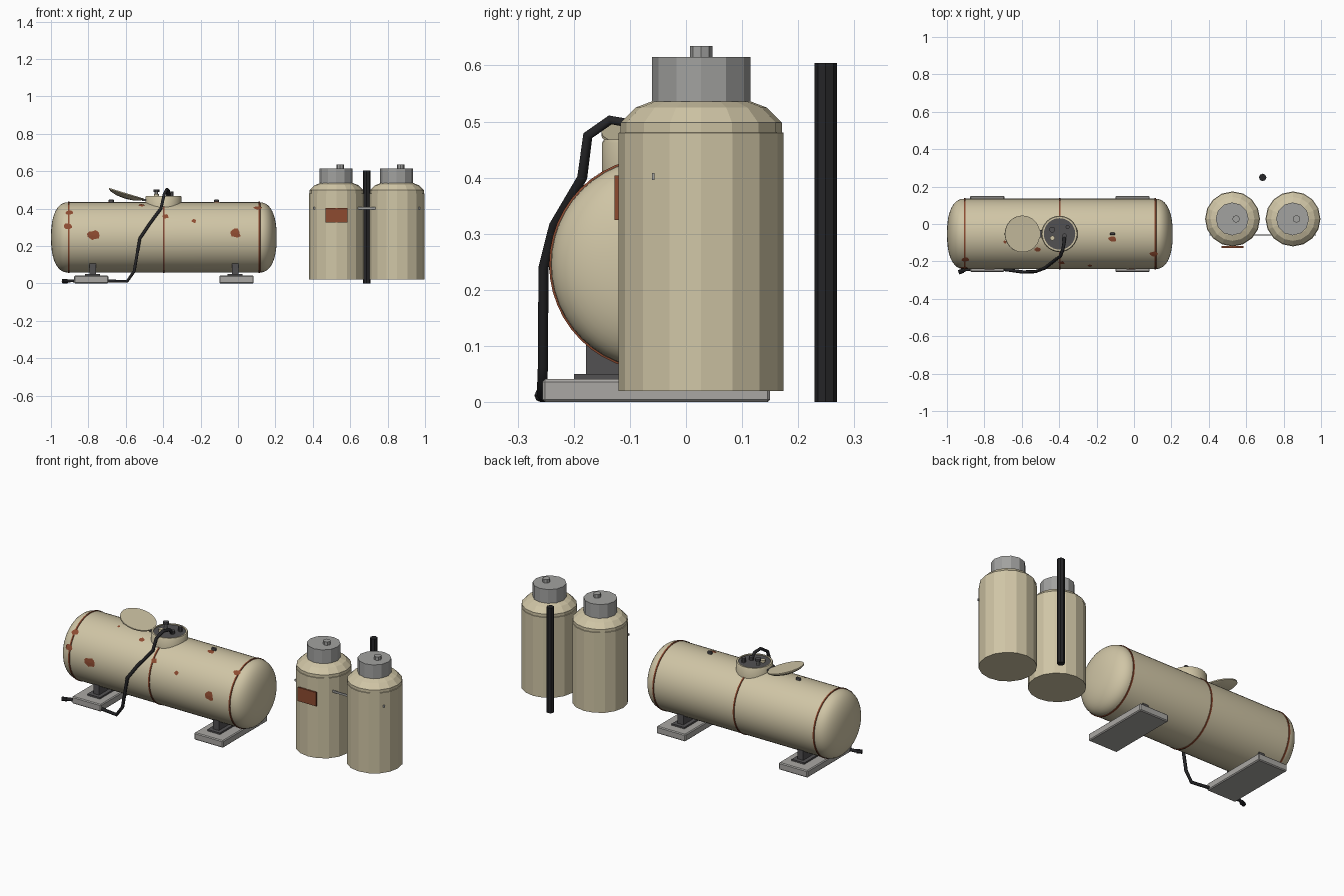
import bpy, bmesh, math, random
from mathutils import Matrix, Vector

if "Cube" in bpy.data.objects:
    bpy.data.objects.remove(bpy.data.objects["Cube"])

random.seed(4)


def material(name, rgb):
    m = bpy.data.materials.new(name)
    m.diffuse_color = (*rgb, 1)
    m.use_nodes = True
    m.node_tree.nodes["Principled BSDF"].inputs["Base Color"].default_value = m.diffuse_color
    return m


CREAM = material("cream paint", (0.63, 0.56, 0.38))
GREY = material("grey metal", (0.36, 0.36, 0.35))
CONCRETE = material("concrete", (0.40, 0.39, 0.37))
DARK = material("dark steel", (0.085, 0.082, 0.085))
BLACK = material("black rubber", (0.018, 0.018, 0.020))
RUST = material("rust", (0.27, 0.07, 0.03))

TY, TZ, TR = -0.053, 0.246, 0.188   # tank axis and radius


def finish(name, bm, mat, smooth=False):
    bmesh.ops.recalc_face_normals(bm, faces=bm.faces)
    me = bpy.data.meshes.new(name)
    bm.to_mesh(me)
    bm.free()
    me.materials.append(mat)
    ob = bpy.data.objects.new(name, me)
    bpy.context.collection.objects.link(ob)
    if smooth:
        bpy.ops.object.select_all(action='DESELECT')
        ob.select_set(True)
        bpy.context.view_layer.objects.active = ob
        bpy.ops.object.shade_smooth_by_angle(angle=math.radians(35))
    return ob


def lathe(name, profile, mat, matrix, n=16, smooth=False, closed=False):
    """Spin (radius, height) points around local z."""
    bm = bmesh.new()
    rings = []
    for r, z in profile:
        if r == 0:
            rings.append([bm.verts.new((0, 0, z))] * n)
        else:
            rings.append([bm.verts.new((r * math.cos(2 * math.pi * i / n),
                                        r * math.sin(2 * math.pi * i / n), z)) for i in range(n)])
    if closed:
        rings.append(rings[0])
    for a, b in zip(rings, rings[1:]):
        for i in range(n):
            j = (i + 1) % n
            bm.faces.new(list(dict.fromkeys((a[i], a[j], b[j], b[i]))))
    bm.transform(matrix)
    return finish(name, bm, mat, smooth)


def cylinder(name, x, y, z0, z1, r, mat, n=12, smooth=False):
    return lathe(name, [(0, z0), (r, z0), (r, z1), (0, z1)], mat,
                 Matrix.Translation((x, y, 0)), n, smooth)


def box(name, x0, x1, y0, y1, z0, z1, mat, bevel=0):
    bm = bmesh.new()
    bmesh.ops.create_cube(bm, size=1)
    bm.transform(Matrix.Translation(((x0 + x1) / 2, (y0 + y1) / 2, (z0 + z1) / 2))
                 @ Matrix.Diagonal((x1 - x0, y1 - y0, z1 - z0, 1)))
    if bevel:
        bmesh.ops.bevel(bm, geom=bm.edges[:], offset=bevel, segments=1, affect='EDGES')
    return finish(name, bm, mat)


# Horizontal tank with rounded ends
along_x = Matrix.Translation((0, TY, TZ)) @ Matrix.Rotation(math.pi / 2, 4, 'Y')
angles = [math.pi / 2 * i / 12 for i in range(13)]
cap = [(TR * math.sin(a) ** 0.85, 0.094 * math.cos(a) ** 0.85) for a in angles]
cap[0], cap[-1] = (0, 0.094), (TR, 0)
profile = [(r, -0.906 - h) for r, h in cap] + [(r, 0.113 + h) for r, h in reversed(cap)]
lathe("tank", profile, CREAM, along_x, 48, True)

# Rusty weld seams
for x in (-0.905, -0.397, 0.114):
    lathe("weld_seam", [(TR - 0.004, x - 0.006), (TR + 0.003, x - 0.004),
                        (TR + 0.003, x + 0.004), (TR - 0.004, x + 0.006)],
          RUST, along_x, 48, True, closed=True)

# Rust patches wrapped on the tank: x, angle up from the front, size
for x, z, size in ((-0.90, 0.378, 0.022), (-0.907, 0.305, 0.022), (-0.775, 0.257, 0.033),
                   (-0.515, 0.415, 0.016), (-0.388, 0.357, 0.018), (-0.235, 0.333, 0.014),
                   (-0.015, 0.268, 0.031), (0.105, 0.402, 0.020), (-0.115, 0.432, 0.022),
                   (-0.69, 0.429, 0.010)):
    a0 = math.asin((z - TZ) / TR)
    R = TR + 0.003
    bm = bmesh.new()

    def on_tank(u, v):
        a = a0 + v / R
        return bm.verts.new((x + u, TY - R * math.cos(a), TZ + R * math.sin(a)))
    mid, ring = on_tank(0, 0), []
    for i in range(11):
        s = size * random.uniform(0.72, 1.15)
        t = 2 * math.pi * i / 11
        ring.append(on_tank(s * math.cos(t), s * 0.85 * math.sin(t)))
    for i in range(11):
        bm.faces.new((mid, ring[i], ring[(i + 1) % 11]))
    finish("rust_patch", bm, RUST)

# Support feet
for x in (-0.785, -0.008):
    box("foot_pad", x - 0.092, x + 0.092, -0.256, 0.15, 0, 0.041, CONCRETE, 0.005)
for x in (-0.777, -0.015):
    box("foot_plate", x - 0.04, x + 0.04, -0.20, 0.094, 0.038, 0.05, DARK)
    box("foot_post", x - 0.018, x + 0.018, -0.178, 0.072, 0.045, 0.105, DARK)

# Lifting lugs
for x in (-0.678, -0.115):
    box("lifting_lug", x - 0.014, x + 0.014, TY - 0.007, TY + 0.007, 0.425, 0.448, DARK, 0.003)

# Valve housing: rim, dark floor, fittings
DX = -0.398
lathe("housing_rim", [(0.084, 0.40), (0.097, 0.40), (0.097, 0.462), (0.093, 0.468), (0.084, 0.468)],
      CREAM, Matrix.Translation((DX, TY, 0)), 32, True, closed=True)
cylinder("housing_floor", DX, TY, 0.42, 0.464, 0.085, DARK, 32, True)
cylinder("valve_stem", -0.437, -0.03, 0.46, 0.492, 0.009, GREY, 10)
cylinder("valve_cap", -0.437, -0.03, 0.488, 0.502, 0.016, DARK, 10)
cylinder("gauge", -0.436, -0.075, 0.46, 0.478, 0.013, CREAM, 12)
cylinder("small_valve", -0.355, -0.016, 0.46, 0.490, 0.011, DARK, 10)
cylinder("hose_fitting", -0.372, -0.064, 0.46, 0.482, 0.013, DARK, 10)

# Open lid, tilted with its bowl facing down
tilt = Matrix.Translation((-0.597, TY, 0.478)) @ Matrix.Rotation(math.radians(17), 4, 'Y')
lathe("housing_lid", [(0, -0.026), (0.05, -0.022), (0.082, -0.012), (0.098, -0.002),
                      (0.098, 0.004), (0, 0.004)], CREAM, tilt, 32, True)
box("lid_hinge", -0.512, -0.488, TY - 0.02, TY + 0.02, 0.440, 0.452, DARK)

# Hose from the fitting to the ground
path = [(-0.935, -0.258, 0.012), (-0.895, -0.242, 0.014), (-0.70, -0.242, 0.012),
        (-0.592, -0.257, 0.012), (-0.555, -0.255, 0.065), (-0.525, -0.254, 0.24),
        (-0.475, -0.235, 0.315), (-0.412, -0.185, 0.40), (-0.395, -0.175, 0.475),
        (-0.380, -0.135, 0.503), (-0.372, -0.09, 0.495), (-0.372, -0.064, 0.465)]
cu = bpy.data.curves.new("hose", 'CURVE')
cu.dimensions = '3D'
cu.bevel_depth, cu.bevel_resolution, cu.use_fill_caps = 0.009, 1, True
sp = cu.splines.new('POLY')
sp.points.add(len(path) - 1)
for p, co in zip(sp.points, path):
    p.co = (*co, 1)
cu.materials.append(BLACK)
bpy.context.collection.objects.link(bpy.data.objects.new("hose", cu))
lathe("hose_nozzle", [(0, 0), (0.012, 0), (0.012, 0.028), (0, 0.028)], BLACK,
      Matrix.Translation((-0.938, -0.259, 0.012)) @ Vector((1, 0.4, 0)).to_track_quat('Z', 'Y').to_matrix().to_4x4(), 8)

# Pair of upright gas bottles
GY = 0.027
for x in (0.527, 0.850):
    lathe("gas_bottle", [(0, 0.02), (0.147, 0.02), (0.147, 0.48), (0.144, 0.481), (0.144, 0.498),
                         (0.117, 0.525), (0.088, 0.536), (0, 0.536)],
          CREAM, Matrix.Translation((x, GY, 0)), 16)
    cylinder("bottle_collar", x - 0.002, GY, 0.53, 0.615, 0.088, GREY, 12)
    cylinder("bottle_valve", x + 0.019, GY, 0.61, 0.635, 0.02, GREY, 8)

# Bar joining the bottles, warning plate and rear pole
box("joining_bar", 0.403, 0.974, -0.061, -0.056, 0.396, 0.408, GREY)
box("warning_plate", 0.468, 0.586, -0.127, -0.118, 0.325, 0.404, RUST)
cylinder("rear_pole", 0.688, 0.249, 0, 0.604, 0.02, BLACK, 8)
